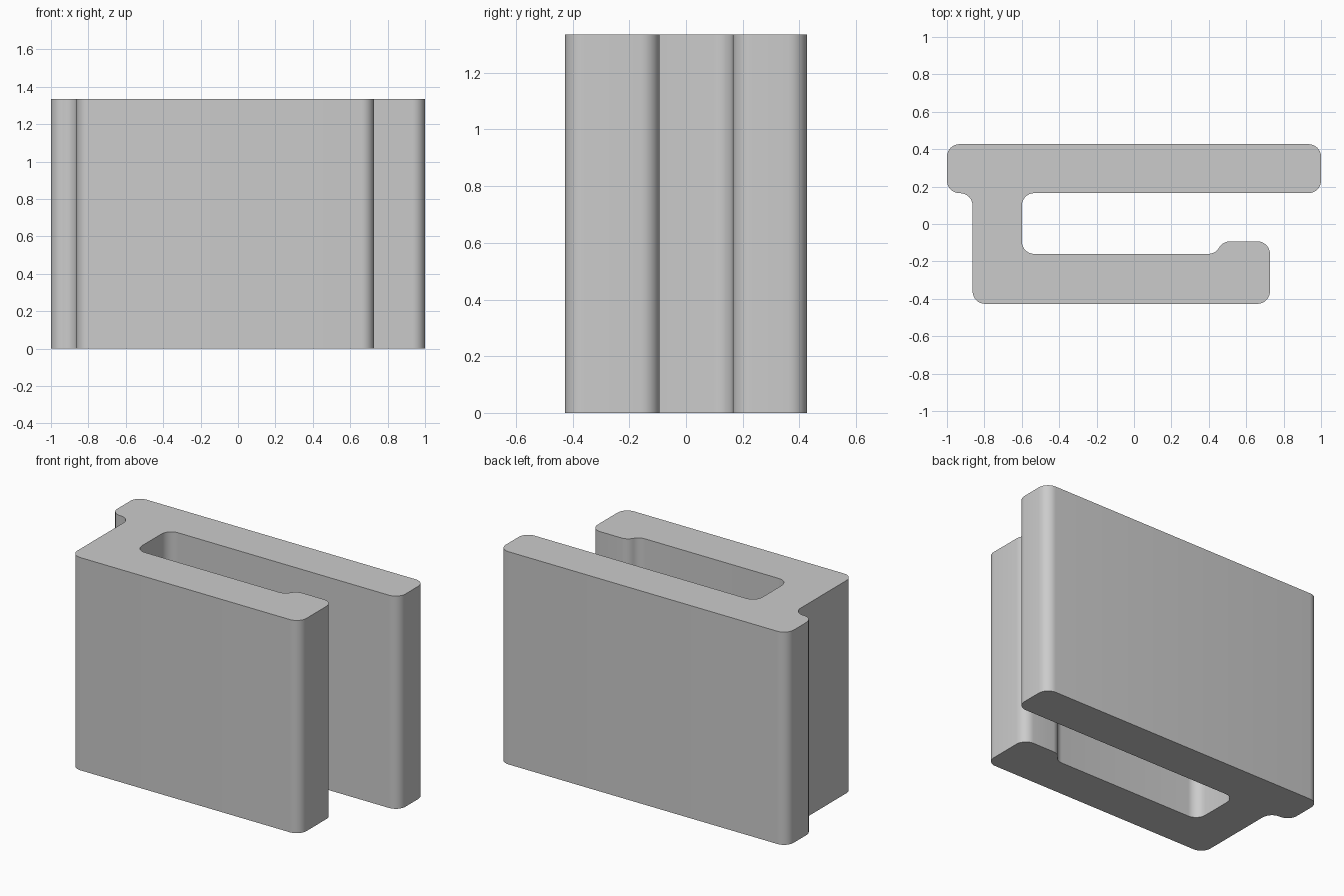
import bpy, bmesh, math
from mathutils import Vector

if "Cube" in bpy.data.objects:
    bpy.data.objects.remove(bpy.data.objects["Cube"])

HEIGHT = 1.335
RADIUS = 0.067
STEPS = 8

# Sharp corners of the clip cross-section, counter-clockwise from above
CORNERS = [
    (-0.863, -0.427), (0.727, -0.427), (0.727, -0.093),   # front arm
    (0.474, -0.093), (0.436, -0.160),                     # catch on the arm tip
    (-0.600, -0.160), (-0.600, 0.165),                    # slot
    (1.0, 0.165), (1.0, 0.427), (-1.0, 0.427),            # back arm
    (-1.0, 0.165), (-0.863, 0.165),                       # rear lip
]


def rounded(corners, radius, steps):
    """Replace each corner with a tangent arc."""
    points = []
    for i, corner in enumerate(corners):
        p = Vector(corner)
        a = (Vector(corners[i - 1]) - p).normalized()
        b = (Vector(corners[(i + 1) % len(corners)]) - p).normalized()
        half = a.angle(b) / 2
        centre = p + (a + b).normalized() * radius / math.sin(half)
        start = p + a * radius / math.tan(half) - centre
        end = p + b * radius / math.tan(half) - centre
        sweep = start.angle(end)
        for k in range(steps + 1):
            t = k / steps
            arc = (start * math.sin((1 - t) * sweep) + end * math.sin(t * sweep)) / math.sin(sweep)
            points.append(centre + arc)
    return points


# Extruded clip body
bm = bmesh.new()
base = bm.faces.new([bm.verts.new((p.x, p.y, 0)) for p in rounded(CORNERS, RADIUS, STEPS)])
top = bmesh.ops.extrude_face_region(bm, geom=[base], use_keep_orig=True)
bmesh.ops.translate(bm, vec=(0, 0, HEIGHT),
                    verts=[v for v in top["geom"] if isinstance(v, bmesh.types.BMVert)])
bmesh.ops.remove_doubles(bm, verts=bm.verts, dist=0.0005)
bmesh.ops.recalc_face_normals(bm, faces=bm.faces)
mesh = bpy.data.meshes.new("clip_body")
bm.to_mesh(mesh)
bm.free()

body = bpy.data.objects.new("clip_body", mesh)
bpy.context.collection.objects.link(body)

grey = bpy.data.materials.new("light_grey")
grey.diffuse_color = (0.6, 0.6, 0.6, 1)
grey.use_nodes = True
grey.node_tree.nodes["Principled BSDF"].inputs["Base Color"].default_value = grey.diffuse_color
mesh.materials.append(grey)

# Smooth rounded sides, sharp rims
bpy.context.view_layer.objects.active = body
body.select_set(True)
bpy.ops.object.shade_smooth_by_angle(angle=math.radians(30))
